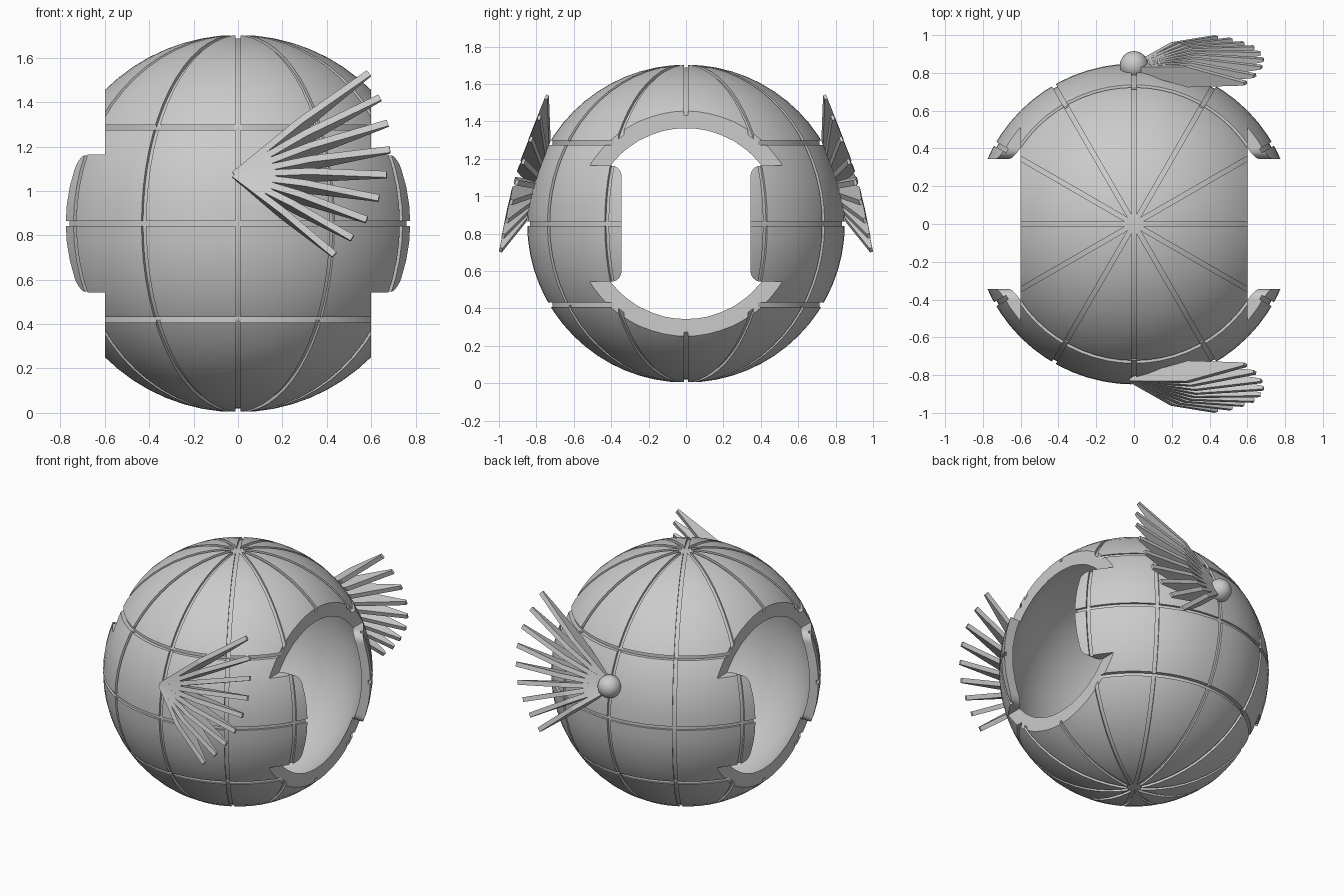
import bpy, bmesh, math
from mathutils import Vector, Matrix

old = bpy.data.objects.get("Cube")
if old:
    bpy.data.objects.remove(old, do_unlink=True)

R, INNER, CZ = 0.85, 0.788, 0.853
CENTRE = Vector((0, 0, CZ))

grey = bpy.data.materials.new("plain_grey")
grey.use_nodes = True
colour = (0.6, 0.6, 0.6, 1)
grey.diffuse_color = colour
grey.node_tree.nodes["Principled BSDF"].inputs["Base Color"].default_value = colour


def to_object(bm, name):
    bmesh.ops.recalc_face_normals(bm, faces=bm.faces)
    mesh = bpy.data.meshes.new(name)
    bm.to_mesh(mesh)
    bm.free()
    mesh.materials.append(grey)
    obj = bpy.data.objects.new(name, mesh)
    bpy.context.collection.objects.link(obj)
    return obj


def activate(obj):
    bpy.ops.object.select_all(action='DESELECT')
    obj.select_set(True)
    bpy.context.view_layer.objects.active = obj


def cut(target, cutter):
    """Subtract the cutter from the target and discard it."""
    cutter.hide_render = True
    activate(target)
    mod = target.modifiers.new("cut", 'BOOLEAN')
    mod.operation, mod.solver, mod.object = 'DIFFERENCE', 'EXACT', cutter
    bpy.ops.object.modifier_apply(modifier=mod.name)
    bpy.data.objects.remove(cutter, do_unlink=True)


def ball(name, radius, centre, u=64, v=32):
    bm = bmesh.new()
    bmesh.ops.create_uvsphere(bm, u_segments=u, v_segments=v, radius=radius,
                              matrix=Matrix.Translation(centre))
    return to_object(bm, name)


def ring(r0, r1, half, matrix, steps=96):
    """Square-section ring around the local z axis."""
    bm = bmesh.new()
    loops = []
    for i in range(steps):
        a = math.tau * (i + 0.5) / steps
        loops.append([bm.verts.new(matrix @ Vector((r * math.cos(a), r * math.sin(a), z)))
                      for r, z in ((r0, -half), (r1, -half), (r1, half), (r0, half))])
    for i in range(steps):
        a, b = loops[i - 1], loops[i]
        for k in range(4):
            bm.faces.new((a[k - 1], a[k], b[k], b[k - 1]))
    return to_object(bm, "groove_cutter")


def prism(name, points, offset):
    """Extrude a closed outline by an offset."""
    bm = bmesh.new()
    face = bm.faces.new([bm.verts.new(p) for p in points])
    made = bmesh.ops.extrude_face_region(bm, geom=[face], use_keep_orig=True)["geom"]
    bmesh.ops.translate(bm, vec=offset, verts=[v for v in made if isinstance(v, bmesh.types.BMVert)])
    return to_object(bm, name)


# Hollow shell
shell = ball("shell", R, CENTRE)
cut(shell, ball("hollow_cutter", INNER, CENTRE))

# Panel grooves: six great circles through the poles and three level rings
DEPTH, HALF = 0.016, 0.012
for i in range(6):
    turn = Matrix.Rotation(math.radians(30 * i), 4, 'Z') @ Matrix.Rotation(math.pi / 2, 4, 'X')
    cut(shell, ring(R - DEPTH, R + 0.1, HALF, Matrix.Translation(CENTRE) @ turn))
for h in (-0.433, 0, 0.433):
    r = math.sqrt(R * R - h * h)
    cut(shell, ring(r - DEPTH * R / r, r + 0.1, HALF,
                    Matrix.Translation(CENTRE + Vector((0, 0, h)))))

# Side openings, leaving two rounded tabs on each side
TAB_Y, TAB_Z, ROUND = 0.345, 0.31, 0.055
quarter = [(1, 1), (1, TAB_Z)]
for i in range(7):
    a = math.radians(90 + 15 * i)
    quarter.append((TAB_Y + ROUND + ROUND * math.cos(a), TAB_Z - ROUND + ROUND * math.sin(a)))
half = quarter + [(y, -z) for y, z in reversed(quarter)]
outline = half + [(-y, z) for y, z in reversed(half)]
for side in (-1, 1):
    points = [(side * 0.6, y, CZ + z) for y, z in outline]
    cut(shell, prism("opening_cutter", points, Vector((side * 0.5, 0, 0))))
activate(shell)
bpy.ops.object.shade_smooth_by_angle(angle=math.radians(30))

# Fans of kite-shaped blades, front and mirrored at the back
TIPS = ((0.59, -0.745, 1.53), (0.64, -0.785, 1.42), (0.675, -0.83, 1.305),
        (0.685, -0.87, 1.185), (0.67, -0.905, 1.073), (0.635, -0.935, 0.967),
        (0.58, -0.957, 0.87), (0.515, -0.977, 0.787), (0.435, -0.99, 0.712))
ROOT = Vector((-0.015, -0.825, 1.072))
AXIS = Vector((0.11, 0.95, -0.30)).normalized()
for label, flip in (("front", 1), ("back", -1)):
    mirror = Matrix.Diagonal((1, flip, 1))
    for n, tip in enumerate(TIPS):
        along = Vector(tip) - ROOT
        thick = along.cross(AXIS).normalized() * 0.03
        kite = [(0, -0.01), (0.5, -0.055), (1, -0.008), (1, 0.008), (0.5, 0.06), (0, 0.01)]
        points = [mirror @ (ROOT + along * t + AXIS * w - thick / 2) for t, w in kite]
        prism(f"{label}_fan_blade_{n + 1}", points, mirror @ thick)

# Round knob at the root of the back fan
knob = ball("back_knob", 0.075, Vector((0, 0.84, 1.072)), 32, 16)
activate(knob)
bpy.ops.object.shade_smooth_by_angle(angle=math.radians(30))
